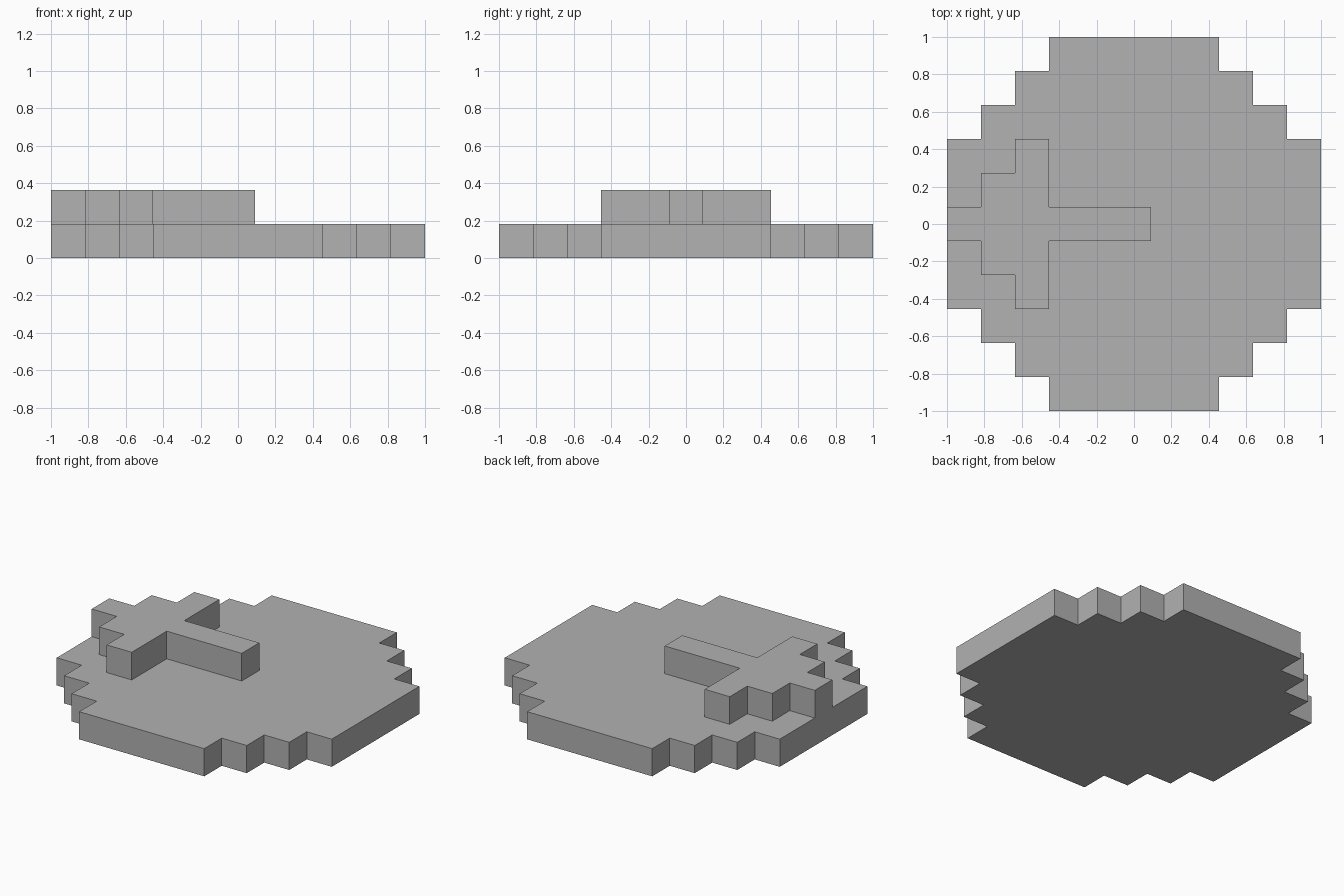
import bpy
import bmesh

cube = bpy.data.objects.get("Cube")
if cube:
    bpy.data.objects.remove(cube, do_unlink=True)

UNIT = 2 / 11  # side of one square step

grey = bpy.data.materials.new("plain grey")
grey.use_nodes = True
colour = (0.445, 0.445, 0.445, 1)
grey.diffuse_color = colour
grey.node_tree.nodes["Principled BSDF"].inputs["Base Color"].default_value = colour


def stepped_slab(name, columns, end, level):
    """Extrude an outline mirrored about y = 0; columns are (start x, half width) in units."""
    upper = []
    ends = [x for x, _ in columns[1:]] + [end]
    for (start, half), stop in zip(columns, ends):
        upper += [(start, half), (stop, half)]
    outline = [(x, -y) for x, y in upper] + upper[::-1]

    bm = bmesh.new()
    verts = [bm.verts.new((x * UNIT, y * UNIT, level * UNIT)) for x, y in outline]
    base = bm.faces.new(verts)
    top = bmesh.ops.extrude_face_region(bm, geom=[base], use_keep_orig=True)["geom"]
    bmesh.ops.translate(bm, vec=(0, 0, UNIT),
                        verts=[g for g in top if isinstance(g, bmesh.types.BMVert)])
    bmesh.ops.recalc_face_normals(bm, faces=bm.faces)
    mesh = bpy.data.meshes.new(name)
    bm.to_mesh(mesh)
    bm.free()
    mesh.materials.append(grey)
    obj = bpy.data.objects.new(name, mesh)
    bpy.context.collection.objects.link(obj)
    return obj


# Round base with stepped corners
steps = [(-5.5, 2.5), (-4.5, 3.5), (-3.5, 4.5), (-2.5, 5.5)]
mirrored = [(2.5, 4.5), (3.5, 3.5), (4.5, 2.5)]
stepped_slab("round_base", steps + mirrored, 5.5, 0)

# Raised arrow: widening head at the right edge, narrow shaft to the middle
stepped_slab("raised_arrow", [(-5.5, 0.5), (-4.5, 1.5), (-3.5, 2.5), (-2.5, 0.5)], 0.5, 1)
